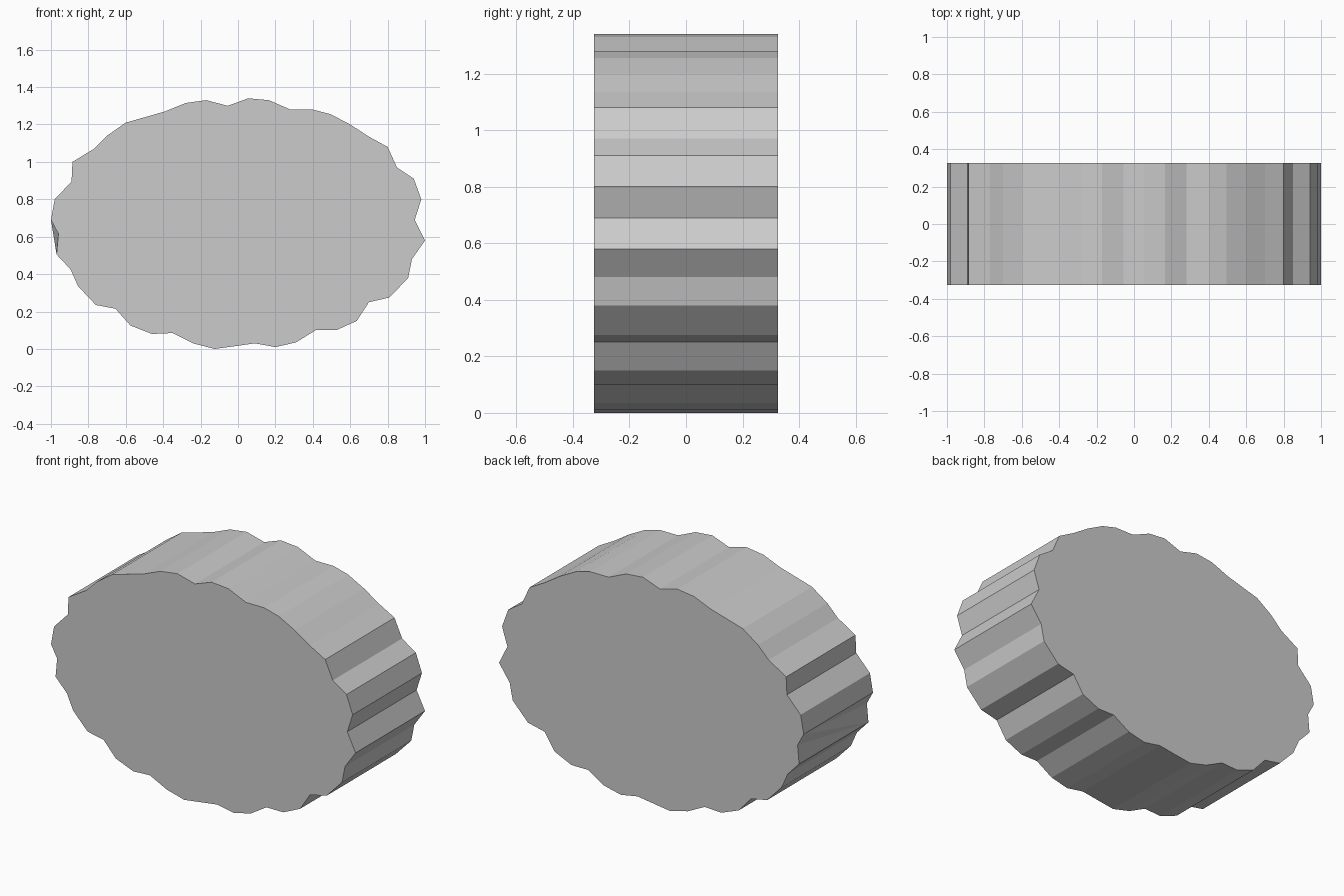
import bpy
import bmesh

if "Cube" in bpy.data.objects:
    bpy.data.objects.remove(bpy.data.objects["Cube"])

HALF_DEPTH = 0.325

# Scalloped oval outline (x, z), clockwise from the left tip
OUTLINE = [
    (-1.0, .69), (-.98, .80), (-.89, .895), (-.885, 1.0), (-.77, 1.07), (-.70, 1.14),
    (-.60, 1.21), (-.39, 1.27), (-.28, 1.315), (-.17, 1.33), (-.055, 1.30), (.055, 1.34),
    (.165, 1.33), (.28, 1.28), (.40, 1.28), (.495, 1.255), (.60, 1.20), (.70, 1.135),
    (.80, 1.08), (.85, .97), (.94, .91), (.98, .80), (.945, .69), (1.0, .58),
    (.93, .48), (.91, .38), (.81, .275), (.70, .25), (.635, .15), (.525, .10),
    (.415, .10), (.31, .035), (.20, .01), (.09, .03), (-.015, .015), (-.125, 0),
    (-.24, .03), (-.35, .085), (-.46, .08), (-.575, .125), (-.655, .215), (-.76, .235),
    (-.855, .335), (-.895, .425), (-.97, .505), (-.96, .615),
]

bm = bmesh.new()
front = [bm.verts.new((x, -HALF_DEPTH, z)) for x, z in OUTLINE]
back = [bm.verts.new((x, HALF_DEPTH, z)) for x, z in OUTLINE]

# Flat caps
bm.faces.new(front)
bm.faces.new(back[::-1])

# Rim, up to the notch at the left tip
for i in range(len(OUTLINE) - 2):
    bm.faces.new((front[i], back[i], back[i + 1], front[i + 1]))

# Notch bridged by a diagonal ridge across the rim
top_f, mid_f, low_f = front[0], front[-1], front[-2]
top_b, mid_b, low_b = back[0], back[-1], back[-2]
for tri in ((top_b, top_f, mid_f), (top_b, mid_f, low_f),
            (low_f, low_b, mid_b), (low_f, mid_b, top_b)):
    bm.faces.new(tri)

bmesh.ops.recalc_face_normals(bm, faces=bm.faces[:])
mesh = bpy.data.meshes.new("scalloped_disc")
bm.to_mesh(mesh)
bm.free()
disc = bpy.data.objects.new("scalloped_disc", mesh)
bpy.context.collection.objects.link(disc)
